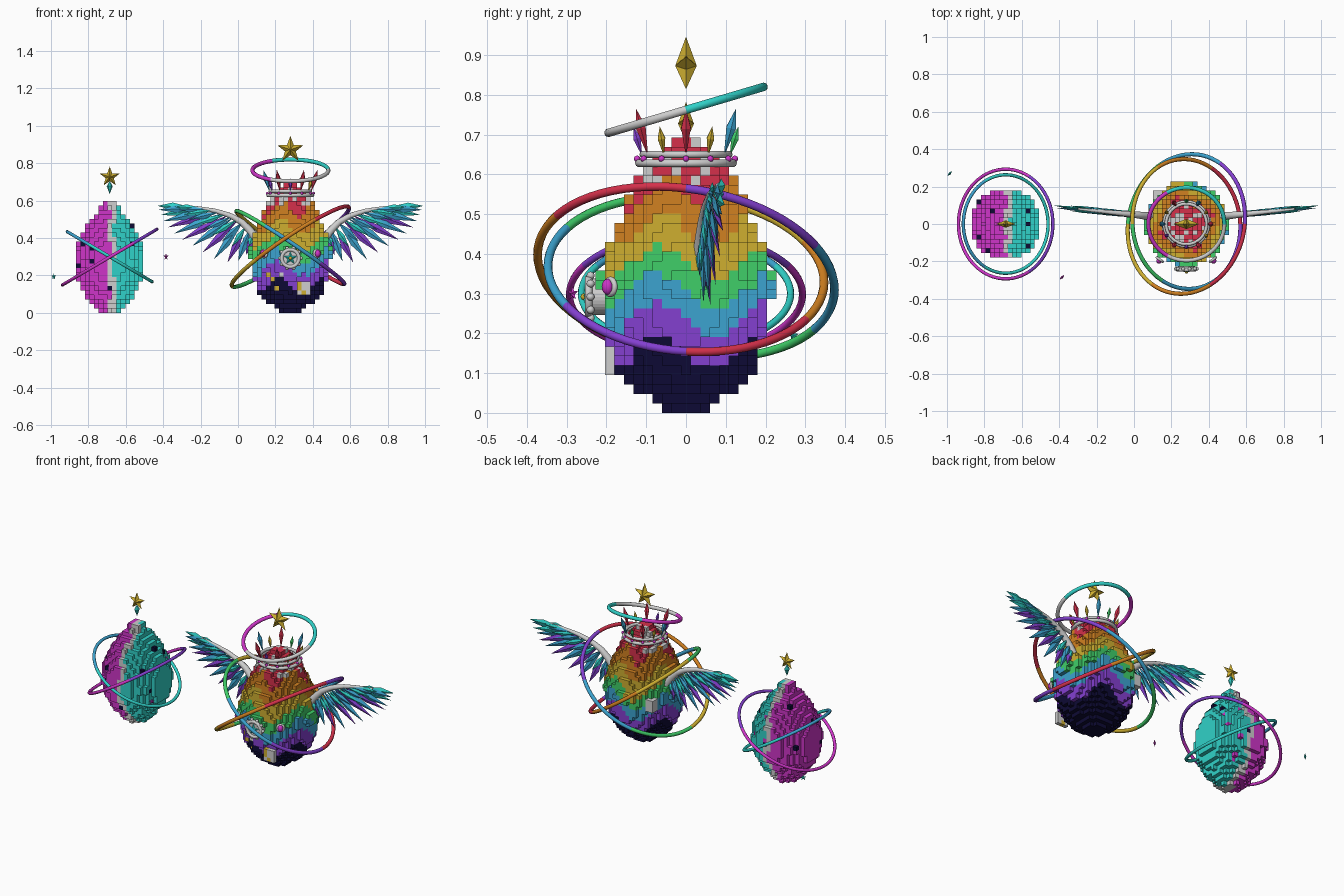
import bpy, bmesh, math, random
from math import sin, cos, pi, radians
from mathutils import Vector, Matrix, Euler

random.seed(4)
if "Cube" in bpy.data.objects:
    bpy.data.objects.remove(bpy.data.objects["Cube"])

# Palette
PALETTE = dict(white=(.62, .62, .62), red=(.66, .03, .07), orange=(.64, .22, .015),
               yellow=(.62, .43, .03), green=(.05, .62, .14), teal=(.03, .64, .58),
               blue=(.045, .37, .63), purple=(.23, .05, .63), magenta=(.62, .035, .58),
               navy=(.004, .003, .035))
NAMES = list(PALETTE)
MATS = []
for name, rgb in PALETTE.items():
    m = bpy.data.materials.new(name)
    m.use_nodes = True
    m.diffuse_color = (*rgb, 1)
    m.node_tree.nodes["Principled BSDF"].inputs["Base Color"].default_value = (*rgb, 1)
    MATS.append(m)


def add(name, bm, colour=None, smooth=False, matrix=None):
    """Turn a bmesh into an object carrying the palette."""
    bmesh.ops.recalc_face_normals(bm, faces=bm.faces)
    for f in bm.faces:
        f.smooth = smooth
        if colour:
            f.material_index = NAMES.index(colour)
    me = bpy.data.meshes.new(name)
    bm.to_mesh(me)
    bm.free()
    for m in MATS:
        me.materials.append(m)
    ob = bpy.data.objects.new(name, me)
    if matrix:
        ob.matrix_world = matrix
    bpy.context.collection.objects.link(ob)
    return ob


def along(points, t):
    """Point at fraction t of a polyline."""
    f = min(max(t, 0), .9999) * (len(points) - 1)
    i = int(f)
    return Vector(points[i]).lerp(Vector(points[i + 1]), f - i)


def radius_at(profile, z):
    for (z0, r0), (z1, r1) in zip(profile, profile[1:]):
        if z <= z1:
            return r0 + (r1 - r0) * (z - z0) / (z1 - z0)
    return 0


# Block eggs: only the outer faces of the filled cells are made
S = .0239


def block_egg(name, cx, profile, colour_rule, extras=()):
    cells = {}
    for k in range(int(profile[-1][0] / S + .5)):
        r = radius_at(profile, (k + .5) * S)
        for i in range(-11, 12):
            for j in range(-11, 12):
                if math.hypot(i, j) * S <= r:
                    cells[i, j, k] = colour_rule(i * S, j * S, (k + .5) * S)
    for (x, y, z), (nx, ny, nz), colours in extras:
        i0, j0, k0 = round(x / S), round(y / S), int(z / S)
        for n in range(nx * ny * nz):
            cells[i0 + n % nx, j0 + n // nx % ny, k0 + n // (nx * ny)] = random.choice(colours)
    bm = bmesh.new()
    for c, colour in cells.items():
        for axis in range(3):
            for sign in (-1, 1):
                near = list(c)
                near[axis] += sign
                if tuple(near) in cells:
                    continue
                corners = []
                for a, b in ((-1, -1), (1, -1), (1, 1), (-1, 1)):
                    p = [0, 0, 0]
                    p[axis], p[axis - 1], p[axis - 2] = sign, a, b
                    if sign < 0:
                        p[axis - 1], p[axis - 2] = b, a
                    corners.append(bm.verts.new([(c[q] + p[q] / 2 + (.5 if q == 2 else 0)) * S
                                                 for q in range(3)]))
                f = bm.faces.new(corners[::-1])
                f.material_index = NAMES.index(colour)
    bmesh.ops.remove_doubles(bm, verts=bm.verts, dist=S / 20)
    add(name, bm, matrix=Matrix.Translation((cx, 0, 0)))


BANDS = [(.155, "navy"), (.235, "purple"), (.305, "blue"), (.375, "green"),
         (.465, "yellow"), (.555, "orange"), (9, "red")]


def rainbow(x, y, z):
    if z > .58 and random.random() < .35:
        return "white"
    if y < -.12 and .13 < z < .21 and random.random() < .2:
        return random.choice(["white", "yellow", "purple"])
    h = z + .045 * sin(4 * math.atan2(y, x))
    return next(c for top, c in BANDS if h < top)


def two_tone(x, y, z):
    if random.random() < .012:
        return "navy"
    edge = x - .012 * sin(z * 28 + y * 12)
    if edge < -.008:
        return "magenta"
    if edge < .03:
        return "white"
    return "magenta" if y > .08 and random.random() < .05 else "teal"


BX, SX = .28, -.686
block_egg("rainbow_egg", BX,
          [(0, .05), (.03, .085), (.06, .125), (.1, .165), (.15, .19), (.25, .21), (.33, .222),
           (.4, .2), (.5, .163), (.6, .115), (.65, .065), (.69, .035)], rainbow,
          [((.04, -.19, .11), (3, 1, 3), ["yellow", "white"]),
           ((-.16, .14, .27), (2, 2, 3), ["white"]),
           ((-.07, .215, .32), (4, 1, 2), ["green", "yellow"])])
block_egg("two_tone_egg", SX,
          [(0, .04), (.05, .09), (.1, .135), (.17, .175), (.27, .19), (.35, .178), (.43, .145),
           (.5, .1), (.55, .06), (.6, .025)], two_tone)


# Rings, coloured in equal arcs starting from -x and passing the front
def ring(name, loc, R, tube, colours, rot=(0, 0, 0), n=72, sides=10):
    bm = bmesh.new()
    loops = []
    for a in range(n):
        t = pi + 2 * pi * a / n
        loops.append([bm.verts.new(((R + tube * cos(u)) * cos(t), (R + tube * cos(u)) * sin(t),
                                    tube * sin(u)))
                      for u in (2 * pi * b / sides for b in range(sides))])
    for a in range(n):
        p, q = loops[a], loops[(a + 1) % n]
        for b in range(sides):
            f = bm.faces.new((p[b], q[b], q[(b + 1) % sides], p[(b + 1) % sides]))
            f.material_index = NAMES.index(colours[a * len(colours) // n])
    turn = Euler([radians(d) for d in rot]).to_matrix().to_4x4()
    return add(name, bm, smooth=True, matrix=Matrix.Translation(loc) @ turn)


ring("warm_orbit", (BX, 0, .354), .377, .011,
     ["yellow", "orange", "red", "purple", "blue", "green"], (-8, -34, 0))
ring("cool_orbit", (BX, 0, .349), .348, .011,
     ["green", "blue", "purple", "red", "orange", "yellow"], (-4, 34, 0))
ring("magenta_orbit", (SX, 0, .298), .293, .009,
     ["magenta", "magenta", "purple", "purple", "magenta", "magenta"], (0, -30.5, 0))
ring("teal_orbit", (SX, 0, .3), .263, .009,
     ["blue", "teal", "teal", "teal", "teal", "blue"], (0, 30.5, 0))
ring("halo", (BX, 0, .762), .203, .011,
     ["magenta", "white", "white", "teal", "teal", "magenta"], (16.5, 0, 0))


# Pointed shapes
def star(name, loc, R, depth, colour, turn=0):
    bm = bmesh.new()
    rim = [bm.verts.new((r * sin(a), 0, r * cos(a)))
           for a, r in ((i * pi / 5, R if i % 2 == 0 else R * .42) for i in range(10))]
    for y in (-depth, depth):
        tip = bm.verts.new((0, y, 0))
        for i in range(10):
            bm.faces.new((rim[i], rim[(i + 1) % 10], tip))
    add(name, bm, colour, matrix=Matrix.Translation(loc) @ Matrix.Rotation(turn, 4, "Z"))


def crystal(name, base, tip, width, colour, waist=.6, depth=None, sides=6):
    base, tip = Vector(base), Vector(tip)
    d = (tip - base).normalized()
    v = Vector((0, 1, 0))
    v = (v - d * v.dot(d)).normalized()
    u = v.cross(d)
    bm = bmesh.new()
    mid = base.lerp(tip, waist)
    rim = [bm.verts.new(mid + u * width * cos(a) + v * (depth or width) * sin(a))
           for a in (2 * pi * i / sides for i in range(sides))]
    for end in (bm.verts.new(base), bm.verts.new(tip)):
        for i in range(sides):
            bm.faces.new((rim[i], rim[(i + 1) % sides], end))
    add(name, bm, colour)


def ball(name, loc, scale, colour):
    bm = bmesh.new()
    bmesh.ops.create_uvsphere(bm, u_segments=12, v_segments=8, radius=1)
    add(name, bm, colour, True, Matrix.Translation(loc) @ Matrix.Diagonal((*scale, 1)))


star("large_star", (BX, 0, .873), .073, .027, "yellow")
star("small_star", (SX, 0, .727), .055, .02, "yellow")
star("teal_sparkle", (-.985, .27, .193), .019, .007, "teal", pi / 4)
star("magenta_sparkle", (-.385, -.285, .3), .019, .007, "magenta", pi / 4)
crystal("small_egg_gem", (SX, 0, .635), (SX, 0, .705), .016, "teal")

# Crown: two hoops, beads and leaning crystals
ring("crown_lower_hoop", (BX, 0, .628), .118, .01, ["white"])
ring("crown_upper_hoop", (BX, 0, .65), .108, .009, ["white"])
SPIKES = ["red", "yellow", "blue", "green", "red", "yellow",
          "blue", "purple", "red", "purple", "red", "yellow"]
for i, colour in enumerate(SPIKES):
    a = i * pi / 6
    out = Vector((cos(a), sin(a), 0))
    tall = i % 2 == 0
    centre = Vector((BX, 0, 0))
    crystal("crown_crystal", centre + out * .11 + Vector((0, 0, .645)),
            centre + out * (.145 if tall else .132) + Vector((0, 0, .765 if tall else .72)),
            .014 if tall else .011, colour)
    ball("crown_bead", centre + out * .123 + Vector((0, 0, .639)), (.008,) * 3, "magenta")

# Front medallion
bm = bmesh.new()
bmesh.ops.create_cone(bm, cap_ends=True, segments=32, radius1=.046, radius2=.046, depth=.05)
add("medallion_plate", bm, "white",
    matrix=Matrix.Translation((BX, -.222, .292)) @ Matrix.Rotation(pi / 2, 4, "X"))
ring("medallion_rim", (BX, -.245, .292), .046, .01, ["white"], (90, 0, 0), 40)
for i in range(10):
    a = i * pi / 5
    ball("medallion_bead", (BX + .056 * cos(a), -.24, .292 + .056 * sin(a)), (.01,) * 3, "white")
star("medallion_star", (BX, -.25, .292), .036, .01, "teal")
ball("medallion_centre", (BX, -.256, .292), (.009,) * 3, "yellow")

# Wings and side gems, mirrored about the large egg
ARM = [(.18, .39), (.215, .44), (.26, .485), (.32, .52), (.4, .545), (.48, .56), (.58, .572)]
TIPS = [(.235, .31), (.3, .26), (.41, .285), (.5, .34), (.58, .39), (.645, .44),
        (.68, .49), (.7, .54), (.71, .572)]


def place(side, p, shift=0):
    return Vector((BX + side * p[0], .04 + (p[0] - .18) * .1 + shift, p[1]))


for side, label in ((1, "left"), (-1, "right")):
    curve = bpy.data.curves.new("arm_path", "CURVE")
    curve.dimensions = "3D"
    curve.bevel_depth = .024
    curve.bevel_resolution = 3
    curve.use_fill_caps = True
    path = curve.splines.new("POLY")
    path.points.add(15)
    for i, pt in enumerate(path.points):
        pt.co = (*place(side, along(ARM, i / 15)), 1)
        pt.radius = 1 - .75 * i / 15
    helper = bpy.data.objects.new("arm_helper", curve)
    bpy.context.collection.objects.link(helper)
    bm = bmesh.new()
    bm.from_mesh(bpy.data.meshes.new_from_object(helper))
    bpy.data.objects.remove(helper)
    add(label + "_wing_arm", bm, "white", True)

    for i in range(13):
        t = i / 12
        colour = "teal" if i in (10, 12) else ("purple", "blue")[i % 2]
        crystal(label + "_long_feather", place(side, along(ARM, .12 + .8 * t)),
                place(side, along(TIPS, t), .006 * (-1) ** i), .02, colour, .55, .008, 4)
    for i in range(11):
        t = i / 10
        base, tip = along(ARM, .1 + .75 * t), along(TIPS, t)
        for shift in (-.014, .014):
            crystal(label + "_short_feather", place(side, base, shift * .6),
                    place(side, base.lerp(tip, .58), shift), .016,
                    ("teal", "blue")[i % 2], .5, .007, 4)

    x = BX + side * .142
    ring(label + "_gem_collar", (x, -.19, .317), .019, .007, ["white"], (90, 0, side * 35), 24)
    ball(label + "_gem", (x + side * .004, -.197, .317), (.015, .015, .02), "magenta")
